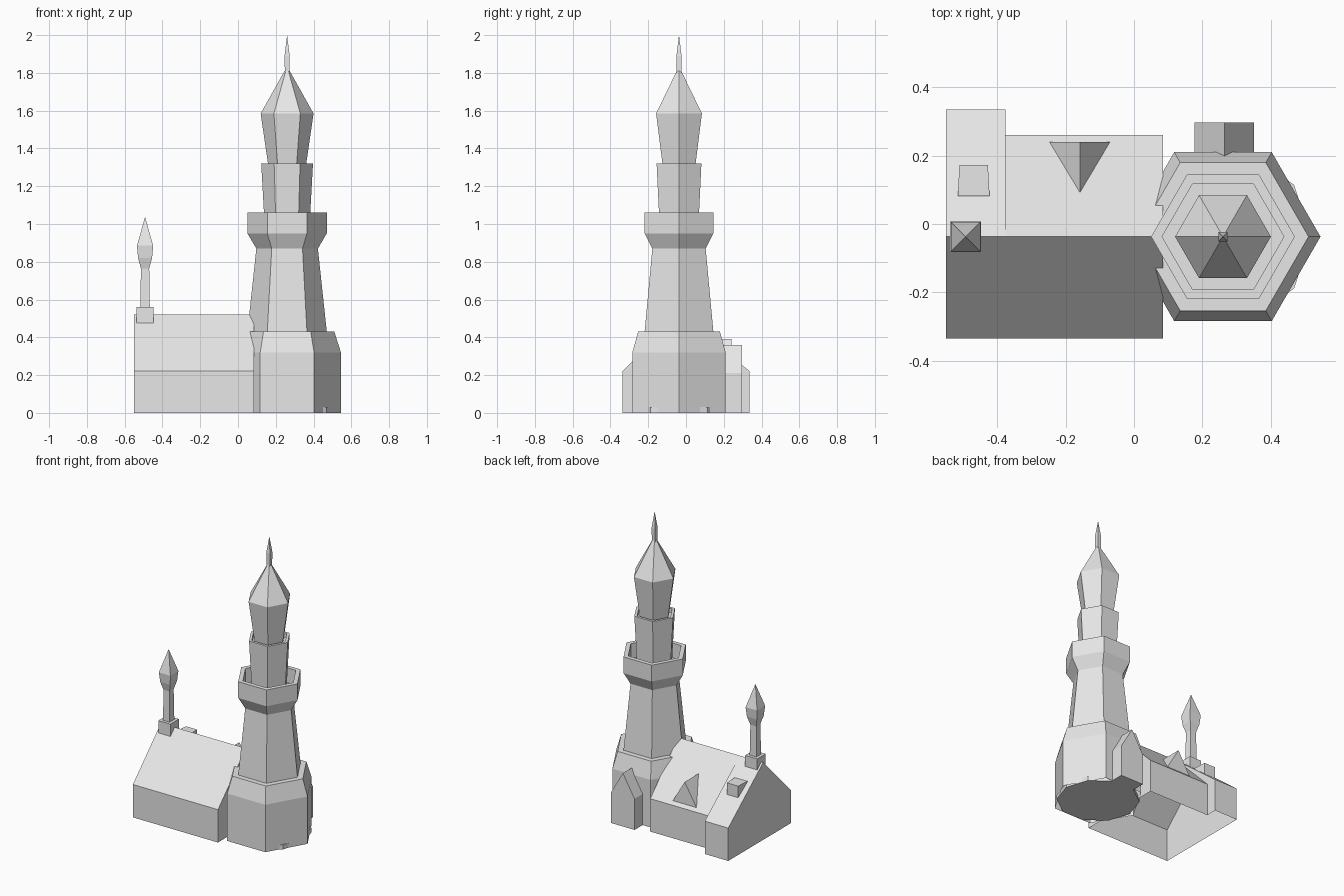
import bpy, bmesh, math
from mathutils import Vector

if "Cube" in bpy.data.objects:
    bpy.data.objects.remove(bpy.data.objects["Cube"])

# One pale stone colour for everything
stone = bpy.data.materials.new("pale_stone")
stone.use_nodes = True
colour = (0.8, 0.8, 0.8, 1)
stone.diffuse_color = colour
stone.node_tree.nodes["Principled BSDF"].inputs["Base Color"].default_value = colour


def finish(name, bm):
    bmesh.ops.remove_doubles(bm, verts=bm.verts, dist=1e-5)
    bmesh.ops.recalc_face_normals(bm, faces=bm.faces)
    mesh = bpy.data.meshes.new(name)
    bm.to_mesh(mesh)
    bm.free()
    mesh.materials.append(stone)
    obj = bpy.data.objects.new(name, mesh)
    bpy.context.collection.objects.link(obj)
    return obj


def lathe(name, centre, sides, profile, turn=0, cap_start=True):
    """Faceted tower part: profile is (corner radius, height) pairs."""
    bm = bmesh.new()
    rings = []
    for r, z in profile:
        rings.append([bm.verts.new((centre[0] + r * math.cos(turn + math.tau * i / sides),
                                    centre[1] + r * math.sin(turn + math.tau * i / sides), z))
                      for i in range(sides)])
    for low, high in zip(rings, rings[1:]):
        for i in range(sides):
            j = (i + 1) % sides
            bm.faces.new((low[i], low[j], high[j], high[i]))
    if cap_start:
        bm.faces.new(rings[0])
    if profile[-1][0] > 0.001:
        bm.faces.new(rings[-1])
    bmesh.ops.dissolve_degenerate(bm, dist=1e-5, edges=bm.edges)
    return finish(name, bm)


def shell(name, faces):
    bm = bmesh.new()
    for pts in faces:
        bm.faces.new([bm.verts.new(p) for p in pts])
    return finish(name, bm)


def square(half):
    return half * math.sqrt(2)


# Hexagonal tower
TOWER = (0.26, -0.037)
lathe("tower_base", TOWER, 6,
      [(0.285, 0), (0.285, 0.32), (0.25, 0.43), (0.2, 0.43)], cap_start=False)
lathe("tower_plinth", TOWER, 10, [(0.257, 0), (0.257, 0.03)])
lathe("tower_shaft", TOWER, 6,
      [(0.21, 0.43), (0.163, 0.87), (0.21, 0.95), (0.21, 1.06),
       (0.178, 1.06), (0.178, 0.96)])
lathe("tower_drum", TOWER, 6,
      [(0.117, 0.96), (0.137, 1.32), (0.118, 1.32), (0.118, 1.29)])
lathe("tower_cap", TOWER, 6, [(0.097, 1.29), (0.14, 1.585), (0.014, 1.81)])
lathe("tower_spire", TOWER, 4,
      [(square(0.012), 1.8), (square(0.0135), 1.89), (0, 2.0)], math.pi / 4)

# House: gabled shell with a deeper wing at one end
X0, XM, X1 = -0.55, -0.375, 0.085
FRONT, RIDGE, BACK, WING = -0.335, -0.037, 0.26, 0.335
EAVE, TOP = 0.222, 0.522


def gable(x, back):
    return [Vector(p) for p in ((x, FRONT, 0), (x, FRONT, EAVE), (x, RIDGE, TOP),
                                (x, back, EAVE), (x, back, 0))]


wing_end, wing_mid = gable(X0, WING), gable(XM, WING)
main_mid, main_end = gable(XM, BACK), gable(X1, BACK)
house = [wing_end, main_end, [wing_mid[2], wing_mid[3], wing_mid[4], main_mid[4], main_mid[3]]]
for a, b in ((wing_end, wing_mid), (main_mid, main_end)):
    for i in range(4):
        house.append([a[i], a[i + 1], b[i + 1], b[i]])
shell("house", house)


def gabled_prism(name, x, half, y0, y1, base, eave, ridge):
    outline = [(x - half, base), (x - half, eave), (x, ridge), (x + half, eave), (x + half, base)]
    if eave == base:
        outline = outline[1:4]
    a = [(px, y0, pz) for px, pz in outline]
    b = [(px, y1, pz) for px, pz in outline]
    n = len(a)
    sides = [[a[i], a[(i + 1) % n], b[(i + 1) % n], b[i]] for i in range(n)]
    return shell(name, [a, b] + sides)


# Back porch of the tower
gabled_prism("porch", 0.264, 0.087, 0.12, 0.296, 0, 0.21, 0.36)

# Triangular dormer running into the back roof slope
apex, tail = (-0.158, 0.24, 0.392), (-0.158, 0.092, 0.392)
left, right = (-0.247, 0.24, 0.242), (-0.07, 0.24, 0.242)
shell("dormer", [[left, right, apex], [left, apex, tail], [right, tail, apex]])

# Roof vent, slightly wider toward the ridge
vent = [(-0.515, 0.082), (-0.422, 0.082), (-0.427, 0.172), (-0.51, 0.172)]
low = [(x, y, 0.33) for x, y in vent]
high = [(x, y, 0.432) for x, y in vent]
shell("roof_vent", [low, high] + [[low[i], low[(i + 1) % 4], high[(i + 1) % 4], high[i]]
                                  for i in range(4)])

# Small turret on the ridge
TURRET = (-0.492, -0.037)
lathe("turret_block", TURRET, 4, [(square(0.045), 0.472), (square(0.045), 0.56)], math.pi / 4)
lathe("turret_pole", TURRET, 4,
      [(square(0.025), 0.56), (square(0.022), 0.765), (square(0.037), 0.82),
       (square(0.043), 0.885), (0, 1.037)], math.pi / 4)
